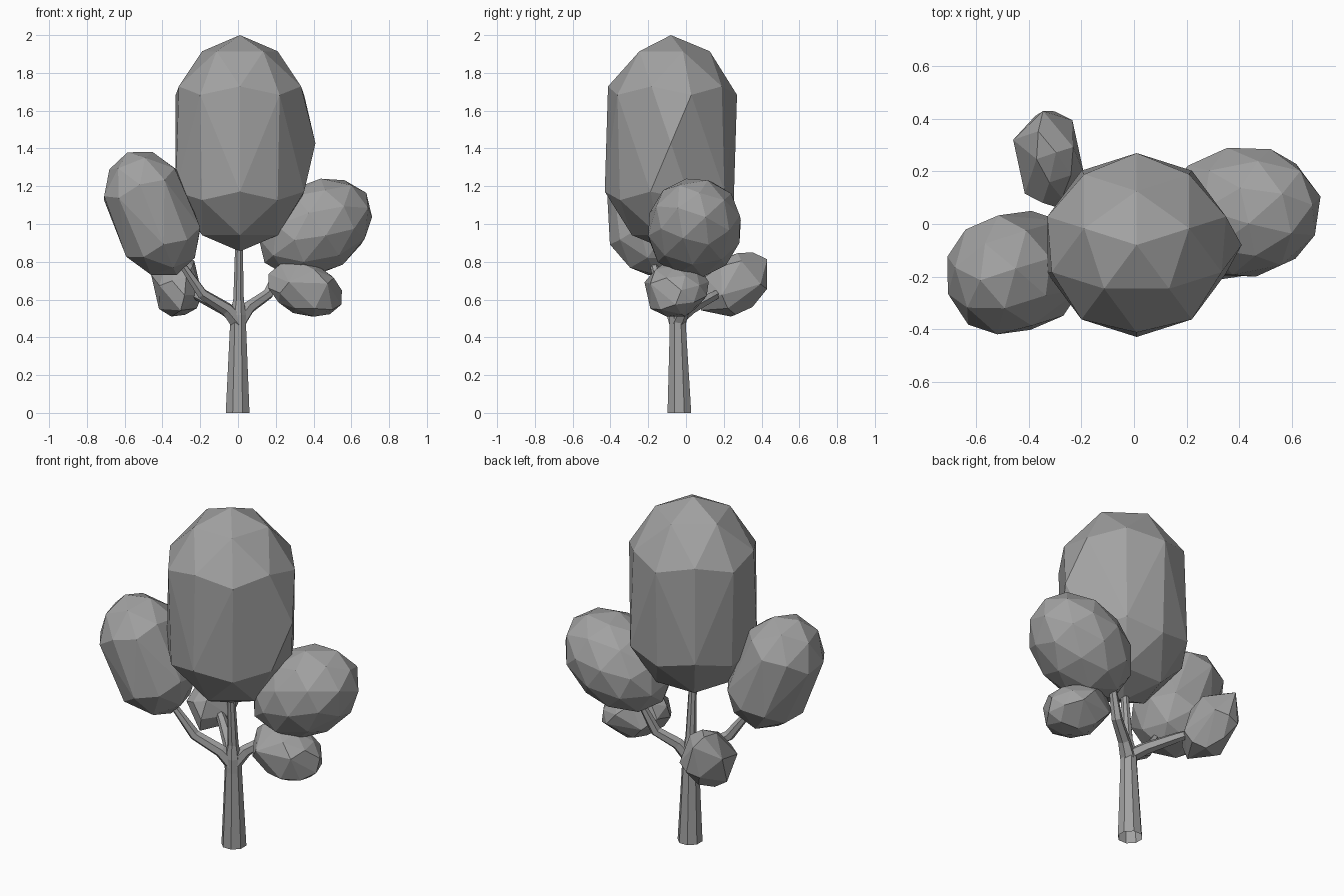
import bpy, bmesh, math
from mathutils import Vector, Matrix

if "Cube" in bpy.data.objects:
    bpy.data.objects.remove(bpy.data.objects["Cube"])

grey = bpy.data.materials.new("dark_grey")
grey.diffuse_color = (0.36, 0.36, 0.36, 1)
grey.use_nodes = True
grey.node_tree.nodes["Principled BSDF"].inputs["Base Color"].default_value = grey.diffuse_color


def finish(name, bm):
    bmesh.ops.recalc_face_normals(bm, faces=bm.faces)
    me = bpy.data.meshes.new(name)
    bm.to_mesh(me)
    bm.free()
    me.materials.append(grey)
    ob = bpy.data.objects.new(name, me)
    bpy.context.collection.objects.link(ob)
    return ob


def foliage(name, lo, hi, axis=(0, 0, 1), stretch=1.0, spin=18, keep=lambda i, c: True):
    """Faceted hull of an icosphere, stretched along axis and fitted to a box."""
    src = bmesh.new()
    bmesh.ops.create_icosphere(src, subdivisions=2, radius=1)
    turn = Matrix.Rotation(math.radians(spin), 3, 'Z')
    pts = [turn @ v.co for v in src.verts]
    src.free()
    pts = [p for i, p in enumerate(pts) if keep(i, p)]
    q = Vector((0, 0, 1)).rotation_difference(Vector(axis).normalized())
    pts = [q @ Vector((p.x, p.y, p.z * stretch)) for p in pts]
    mn = [min(p[k] for p in pts) for k in range(3)]
    mx = [max(p[k] for p in pts) for k in range(3)]
    bm = bmesh.new()
    for p in pts:
        bm.verts.new([lo[k] + (p[k] - mn[k]) / (mx[k] - mn[k]) * (hi[k] - lo[k])
                      for k in range(3)])
    res = bmesh.ops.convex_hull(bm, input=bm.verts)
    junk = [g for g in set(res['geom_interior'] + res['geom_unused'])
            if isinstance(g, bmesh.types.BMVert)]
    bmesh.ops.delete(bm, geom=junk, context='VERTS')
    return finish(name, bm)


def limb(name, path, sides):
    """Open tapered tube through (x, y, z, radius) stations."""
    bm = bmesh.new()
    pts = [Vector(p[:3]) for p in path]
    rings = []
    for i, p in enumerate(pts):
        t = pts[min(i + 1, len(pts) - 1)] - pts[max(i - 1, 0)]
        if i == 0 and sides == 8:
            t = Vector((0, 0, 1))
        q = Vector((0, 0, 1)).rotation_difference(t.normalized())
        ring = []
        for k in range(sides):
            a = math.tau * (k + 0.5) / sides
            ring.append(bm.verts.new(p + q @ Vector((math.cos(a), math.sin(a), 0)) * path[i][3]))
        rings.append(ring)
    for r0, r1 in zip(rings, rings[1:]):
        for k in range(sides):
            n = (k + 1) % sides
            bm.faces.new((r0[k], r0[n], r1[n], r1[k]))
    return finish(name, bm)


# Trunk and branches
limb("trunk", [(-0.002, -0.035, 0, 0.068), (0, -0.043, 0.44, 0.047), (0, -0.045, 0.52, 0.046),
               (0.003, -0.05, 0.6, 0.03), (0.005, -0.07, 0.88, 0.022)], 8)
limb("left_branch", [(0, -0.045, 0.48, 0.045), (-0.06, -0.075, 0.55, 0.036),
                     (-0.19, -0.13, 0.63, 0.03), (-0.32, -0.18, 0.82, 0.018)], 6)
limb("right_branch", [(0, -0.045, 0.48, 0.045), (0.06, -0.01, 0.56, 0.034),
                      (0.16, 0.05, 0.63, 0.03), (0.24, 0.1, 0.82, 0.018)], 6)
limb("back_branch", [(0, -0.045, 0.5, 0.04), (-0.07, 0.02, 0.55, 0.034),
                     (-0.19, 0.13, 0.61, 0.028), (-0.3, 0.22, 0.66, 0.018)], 6)

# Foliage masses
foliage("main_crown", (-0.33, -0.43, 0.855), (0.41, 0.27, 2.0),
        keep=lambda i, c: abs(c.z) > 0.1 or c.x > 0.99)
foliage("left_crown", (-0.71, -0.42, 0.73), (-0.2, 0.05, 1.38), (-0.37, -0.08, 0.93), 1.42,
        keep=lambda i, c: abs(c.z) > 0.1)
foliage("right_crown", (0.11, -0.2, 0.72), (0.71, 0.29, 1.24), (0.8, 0.08, 0.57), 1.33)
foliage("small_right_crown", (0.16, -0.22, 0.51), (0.55, 0.12, 0.8), (0.87, 0, -0.4), 1.4,
        keep=lambda i, c: i < 12 or i % 3 != 0)
foliage("small_back_crown", (-0.46, 0.06, 0.51), (-0.19, 0.43, 0.85), (-0.1, 0.75, 0.6), 1.45,
        spin=40, keep=lambda i, c: i < 12 or i % 3 == 0)
